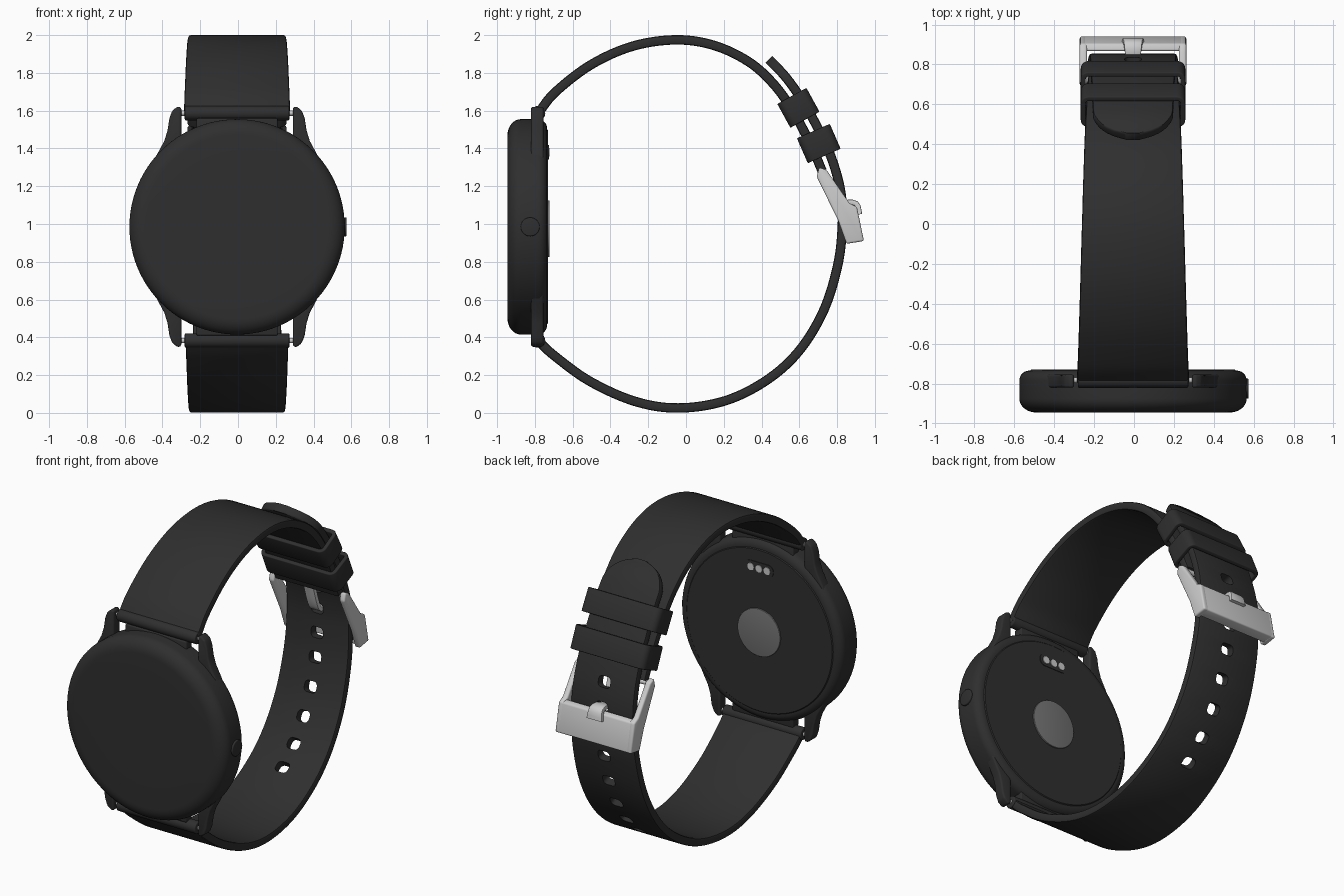
import bpy, bmesh, math
from mathutils import Vector

if "Cube" in bpy.data.objects:
    bpy.data.objects.remove(bpy.data.objects["Cube"])

CX = -0.005   # middle of the watch across x
CZ = 0.985    # height of the case centre


def material(name, value, rough):
    m = bpy.data.materials.new(name)
    m.use_nodes = True
    col = (value, value, value, 1)
    m.diffuse_color = col
    bsdf = next(n for n in m.node_tree.nodes if n.type == 'BSDF_PRINCIPLED')
    bsdf.inputs["Base Color"].default_value = col
    bsdf.inputs["Roughness"].default_value = rough
    return m


BLACK = material("soft black", 0.028, 0.6)
SILVER = material("silver", 0.6, 0.4)
GREY = material("sensor grey", 0.17, 0.5)


def activate(ob):
    bpy.ops.object.select_all(action='DESELECT')
    ob.select_set(True)
    bpy.context.view_layer.objects.active = ob


def smooth(ob, angle=40):
    activate(ob)
    bpy.ops.object.shade_smooth_by_angle(angle=math.radians(angle))


def loft(name, rings, mat, loop=False, bevel=0.0):
    """Skin equal-sized rings of points; cap the ends unless they loop."""
    bm = bmesh.new()
    vs = [[bm.verts.new(p) for p in r] for r in rings]
    n = len(vs[0])
    for a, b in zip(vs, vs[1:] + (vs[:1] if loop else [])):
        for i in range(n):
            j = (i + 1) % n
            bm.faces.new((a[i], a[j], b[j], b[i]))
    if not loop:
        bm.faces.new(vs[0])
        bm.faces.new(vs[-1])
    bmesh.ops.recalc_face_normals(bm, faces=bm.faces)
    me = bpy.data.meshes.new(name)
    bm.to_mesh(me)
    bm.free()
    me.materials.append(mat)
    ob = bpy.data.objects.new(name, me)
    bpy.context.collection.objects.link(ob)
    if bevel:
        mod = ob.modifiers.new("soft edges", 'BEVEL')
        mod.width, mod.segments, mod.limit_method = bevel, 3, 'ANGLE'
        activate(ob)
        bpy.ops.object.modifier_apply(modifier=mod.name)
    smooth(ob)
    return ob


def prism(name, poly, axis, a, b, mat, bevel=0.0):
    """Extrude a flat outline along x or y."""
    put = (lambda p, v: (v, p[0], p[1])) if axis == 'x' else (lambda p, v: (p[0], v, p[1]))
    return loft(name, [[put(p, v) for p in poly] for v in (a, b)], mat, bevel=bevel)


def circle(u, v, r, n=32):
    return [(u + r * math.cos(2 * math.pi * i / n), v + r * math.sin(2 * math.pi * i / n))
            for i in range(n)]


def round_rect(hw, hh, r, n=5):
    pts = []
    for k, (sx, sy) in enumerate(((1, 1), (-1, 1), (-1, -1), (1, -1))):
        for i in range(n + 1):
            a = math.pi / 2 * (k + i / n)
            pts.append((sx * (hw - r) + r * math.cos(a), sy * (hh - r) + r * math.sin(a)))
    return pts


def frame(p, t):
    """Map (across, along, outward) to the world at a point of the strap."""
    t = Vector(t).normalized()
    n = Vector((-t.y, t.x))
    def put(x, a, o):
        q = Vector(p) + a * t + o * n
        return (CX + x, q.x, q.y)
    return put


def spline(pts, step=0.02):
    """Smooth path through the points, resampled at an even spacing."""
    P = [Vector(p) for p in pts]
    P = [2 * P[0] - P[1]] + P + [2 * P[-1] - P[-2]]
    fine = []
    for a, b, c, d in zip(P, P[1:], P[2:], P[3:]):
        for i in range(40):
            t = i / 40
            fine.append(0.5 * (2 * b + (c - a) * t + (2 * a - 5 * b + 4 * c - d) * t * t
                               + (3 * b - a - 3 * c + d) * t ** 3))
    fine.append(P[-2])
    out, acc = [fine[0]], 0
    for a, b in zip(fine, fine[1:]):
        acc += (b - a).length
        if acc >= step:
            out.append(b)
            acc = 0
    return out


def tangent(path, i):
    return path[min(i + 1, len(path) - 1)] - path[max(i - 1, 0)]


def sweep(name, path, half_width, h, mat, b=0.012):
    rings = []
    for i, p in enumerate(path):
        put, w = frame(p, tangent(path, i)), half_width(i / (len(path) - 1))
        sec = round_rect(w, h, min(b, w / 2), 2)
        rings.append([put(x, 0, o) for x, o in sec])
    return loft(name, rings, mat)


# Round case
def corner(r, y, rr, ry, a0, a1, n=8):
    return [(r + rr * math.cos(a0 + (a1 - a0) * i / n), y + ry * math.sin(a0 + (a1 - a0) * i / n))
            for i in range(n + 1)]


q = math.pi / 2
profile = ([(0.3, -0.945)] + corner(0.485, -0.875, 0.085, 0.07, -q, 0)
           + corner(0.52, -0.785, 0.05, 0.05, 0, q) + [(0.515, -0.735), (0.51, -0.73)])
loft("case", [[(x, y, z) for x, z in circle(CX, CZ, r, 96)] for r, y in profile], BLACK)
prism("crown", circle(-0.825, CZ, 0.05), 'x', 0.53, 0.575, BLACK, 0.005)

# Back sensor and charging contacts
prism("back_sensor", circle(CX, 0.975, 0.15, 64), 'y', -0.735, -0.722, GREY, 0.003)
pill = [(CX + x, 1.38 + z) for x, z in round_rect(0.1, 0.038, 0.037, 8)]
prism("contact_plate", pill, 'y', -0.732, -0.726, BLACK)
for k in (-1, 0, 1):
    prism("charging_contact", circle(CX + 0.057 * k, 1.38, 0.023, 20), 'y', -0.73, -0.722, SILVER)

# Lugs, shelves and spring pins, mirrored left/right and top/bottom
lug = [(0.295, 0.3), (0.295, 0.632), (0.315, 0.637), (0.343, 0.615), (0.358, 0.575),
       (0.368, 0.51), (0.385, 0.455), (0.42, 0.39), (0.46, 0.3)]
for sz in (1, -1):
    for sx in (1, -1):
        prism("lug", [(CX + sx * x, CZ + sz * z) for x, z in lug], 'y', -0.82, -0.755, BLACK, 0.014)
    shelf = [(CX + sx * 0.215, CZ + sz * z) for sx, z in ((-1, 0.4), (1, 0.4), (1, 0.575), (-1, 0.575))]
    prism("case_shelf", shelf, 'y', -0.82, -0.76, BLACK, 0.008)
    hub = (-0.783, CZ + sz * 0.602)
    prism("spring_pin", circle(*hub, 0.014, 16), 'x', CX - 0.32, CX + 0.32, SILVER)
    prism("strap_hub", circle(*hub, 0.038), 'x', CX - 0.277, CX + 0.277, BLACK, 0.006)

# Upper strap, ending inside the buckle
upper = spline([(-0.78, 1.59), (-0.69, 1.70), (-0.50, 1.845), (-0.28, 1.942), (-0.05, 1.975),
                (0.15, 1.945), (0.33, 1.86), (0.46, 1.745), (0.565, 1.60), (0.665, 1.41),
                (0.725, 1.27)])
sweep("upper_strap", upper, lambda t: 0.281 - 0.056 * t, 0.025, BLACK)

# Lower strap with rounded tip
lower = spline([(-0.78, 0.38), (-0.70, 0.305), (-0.51, 0.168), (-0.27, 0.061), (-0.04, 0.026),
                (0.21, 0.065), (0.43, 0.175), (0.60, 0.33), (0.73, 0.545), (0.805, 0.79),
                (0.828, 1.0), (0.822, 1.15), (0.79, 1.29), (0.732, 1.44), (0.63, 1.63),
                (0.53, 1.775), (0.425, 1.885)])


def tongue_width(t):
    w = 0.272 - 0.075 * t
    tip = max(0, (t - 0.945) / 0.055)
    return max(0.04, w * math.sqrt(max(0, 1 - tip * tip)))


lower_strap = sweep("lower_strap", lower, tongue_width, 0.025, BLACK)

# Row of adjustment holes
prong_row = next(i for i, p in enumerate(lower) if p.x > 0.7 and p.y > 1.08)
for k in range(-6, 2):
    i = prong_row + 7 * k
    put = frame(lower[i], tangent(lower, i))
    cut = loft("hole_cutter", [[put(x, a, o) for x, a in round_rect(0.042, 0.034, 0.024)]
                               for o in (-0.06, 0.06)], BLACK)
    cut.hide_render = True
    mod = lower_strap.modifiers.new("hole", 'BOOLEAN')
    mod.operation, mod.object, mod.solver = 'DIFFERENCE', cut, 'EXACT'
    activate(lower_strap)
    bpy.ops.object.modifier_apply(modifier=mod.name)
    bpy.data.objects.remove(cut)
smooth(lower_strap)

# Two keeper loops
for pos, direction, h in (((0.595, 1.615), (0.48, -0.875), 0.088), ((0.703, 1.426), (0.4, -0.915), 0.095)):
    put = frame(pos, direction)
    outer, inner = round_rect(0.262, h, 0.04), round_rect(0.237, h - 0.025, 0.015)
    rings = [[put(x, a, o) for x, o in sec]
             for sec, a in ((outer, -0.072), (outer, 0.072), (inner, 0.072), (inner, -0.072))]
    loft("keeper_loop", rings, BLACK, loop=True, bevel=0.005)

# Buckle: side arms, cross bar, hinge pin and prong
arm = [(0.692, 1.25), (0.705, 1.30), (0.745, 1.285), (0.865, 1.11), (0.905, 1.09),
       (0.942, 0.91), (0.85, 0.895), (0.805, 1.02)]
bar = [(0.868, 1.10), (0.905, 1.09), (0.942, 0.91), (0.868, 0.90)]
for sx in (-1, 1):
    a, b = sorted((CX + sx * 0.23, CX + sx * 0.267))
    prism("buckle_arm", arm, 'x', a, b, SILVER, 0.01)
prism("buckle_bar", bar, 'x', CX - 0.255, CX + 0.255, SILVER, 0.01)
prism("buckle_pin", circle(0.725, 1.272, 0.015, 16), 'x', CX - 0.24, CX + 0.24, SILVER)
prong = spline([(0.725, 1.27), (0.765, 1.15), (0.80, 1.10), (0.86, 1.115), (0.905, 1.105), (0.92, 1.045)])
sweep("buckle_prong", prong, lambda t: 0.036 + 0.018 * max(0, t - 0.6) / 0.4, 0.014, SILVER, 0.006)
